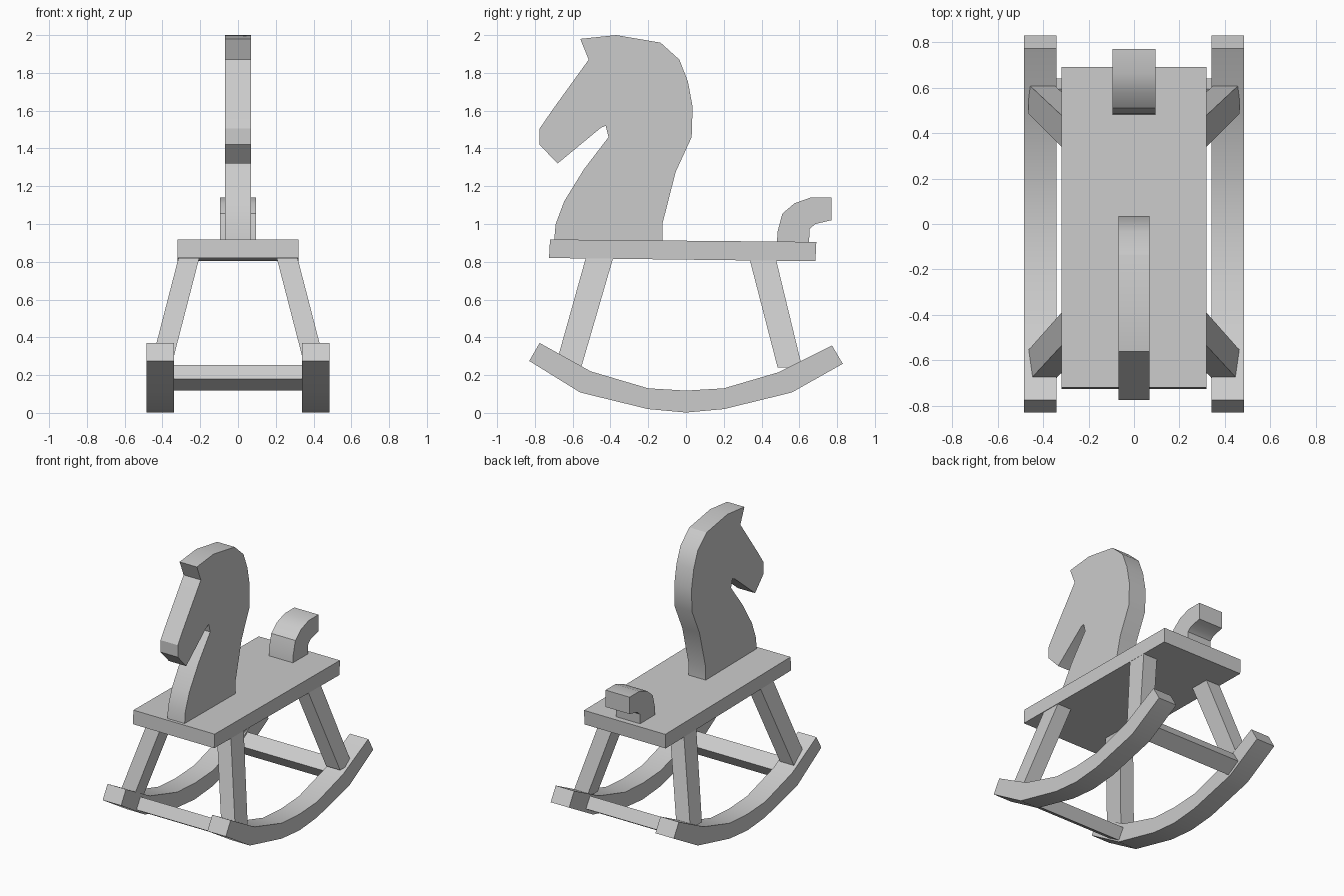
import bpy
import bmesh
import math
from mathutils import Matrix, Vector

if "Cube" in bpy.data.objects:
    bpy.data.objects.remove(bpy.data.objects["Cube"], do_unlink=True)

grey = bpy.data.materials.new("plain_grey")
grey.use_nodes = True
colour = (0.6, 0.6, 0.6, 1)
grey.diffuse_color = colour
grey.node_tree.nodes["Principled BSDF"].inputs["Base Color"].default_value = colour


def finish(name, bm, smooth=False):
    bmesh.ops.recalc_face_normals(bm, faces=bm.faces[:])
    mesh = bpy.data.meshes.new(name)
    bm.to_mesh(mesh)
    bm.free()
    mesh.materials.append(grey)
    obj = bpy.data.objects.new(name, mesh)
    bpy.context.collection.objects.link(obj)
    if smooth:
        bpy.ops.object.select_all(action='DESELECT')
        obj.select_set(True)
        bpy.context.view_layer.objects.active = obj
        bpy.ops.object.shade_smooth_by_angle(angle=math.radians(30))
    return obj


def board(name, profile, x0, x1, smooth=False):
    """Cut a (y, z) outline from a board spanning x0 to x1."""
    bm = bmesh.new()
    face = bm.faces.new([bm.verts.new((x0, y, z)) for y, z in profile])
    out = bmesh.ops.extrude_face_region(bm, geom=[face])
    moved = [g for g in out["geom"] if isinstance(g, bmesh.types.BMVert)]
    bmesh.ops.translate(bm, verts=moved, vec=(x1 - x0, 0, 0))
    return finish(name, bm, smooth)


def leg(name, side, foot_y, top_y):
    """Splayed square post from the rocker up into the seat."""
    bm = bmesh.new()
    rings = []
    for z, xs, ys in ((0.24, (0.355, 0.465), foot_y), (0.84, (0.20, 0.31), top_y)):
        corners = [(xs[0], ys[0]), (xs[1], ys[0]), (xs[1], ys[1]), (xs[0], ys[1])]
        rings.append([bm.verts.new((side * x, y, z)) for x, y in corners])
    low, high = rings
    bm.faces.new(low)
    bm.faces.new(high)
    for i in range(4):
        j = (i + 1) % 4
        bm.faces.new((low[i], low[j], high[j], high[i]))
    finish(name, bm)


def crossbar(name, y, tilt):
    """Stretcher between the rockers, tilted to follow their curve."""
    bm = bmesh.new()
    bmesh.ops.create_cube(bm, size=1)
    turn = Matrix.Rotation(math.radians(tilt), 4, 'X')
    size = Matrix.Diagonal(Vector((0.70, 0.115, 0.088, 1)))
    bm.transform(Matrix.Translation((0, y, 0.187)) @ turn @ size)
    finish(name, bm)


# Seat, leaning very slightly back
board("seat", [(-0.725, 0.82), (0.685, 0.803), (0.69, 0.905), (-0.72, 0.918)], -0.32, 0.32)

# Head and neck cut from one board
head = [(-0.70, 0.89), (-0.69, 1.0), (-0.645, 1.12), (-0.54, 1.29), (-0.41, 1.46),
        (-0.425, 1.52), (-0.45, 1.51), (-0.68, 1.32), (-0.775, 1.42), (-0.775, 1.505),
        (-0.71, 1.6), (-0.515, 1.87), (-0.56, 1.98), (-0.37, 2.0), (-0.135, 1.96),
        (-0.035, 1.87), (0.01, 1.755), (0.035, 1.62), (0.03, 1.46), (-0.055, 1.275),
        (-0.125, 1.0), (-0.125, 0.89)]
board("head", head, -0.068, 0.068, smooth=True)

# Curled tail
tail = [(0.48, 0.88), (0.485, 0.96), (0.51, 1.055), (0.575, 1.11), (0.66, 1.14),
        (0.77, 1.14), (0.77, 1.02), (0.685, 1.0), (0.655, 0.975), (0.65, 0.88)]
board("tail", tail, -0.095, 0.095, smooth=True)

# Rockers and legs on both sides
rocker = [(-0.83, 0.275), (-0.56, 0.108), (-0.2, 0.02), (0, 0.002), (0.2, 0.02),
          (0.56, 0.108), (0.83, 0.26), (0.773, 0.357), (0.49, 0.215), (0.2, 0.13),
          (0, 0.118), (-0.2, 0.13), (-0.505, 0.22), (-0.775, 0.37)]
for label, side in (("left", 1), ("right", -1)):
    board(label + "_rocker", rocker, side * 0.34, side * 0.485, smooth=True)
    leg(label + "_front_leg", side, (-0.693, -0.555), (-0.525, -0.38))
    leg(label + "_back_leg", side, (0.485, 0.615), (0.33, 0.47))

# Crossbars
crossbar("front_crossbar", -0.585, -31)
crossbar("back_crossbar", 0.568, 31)
